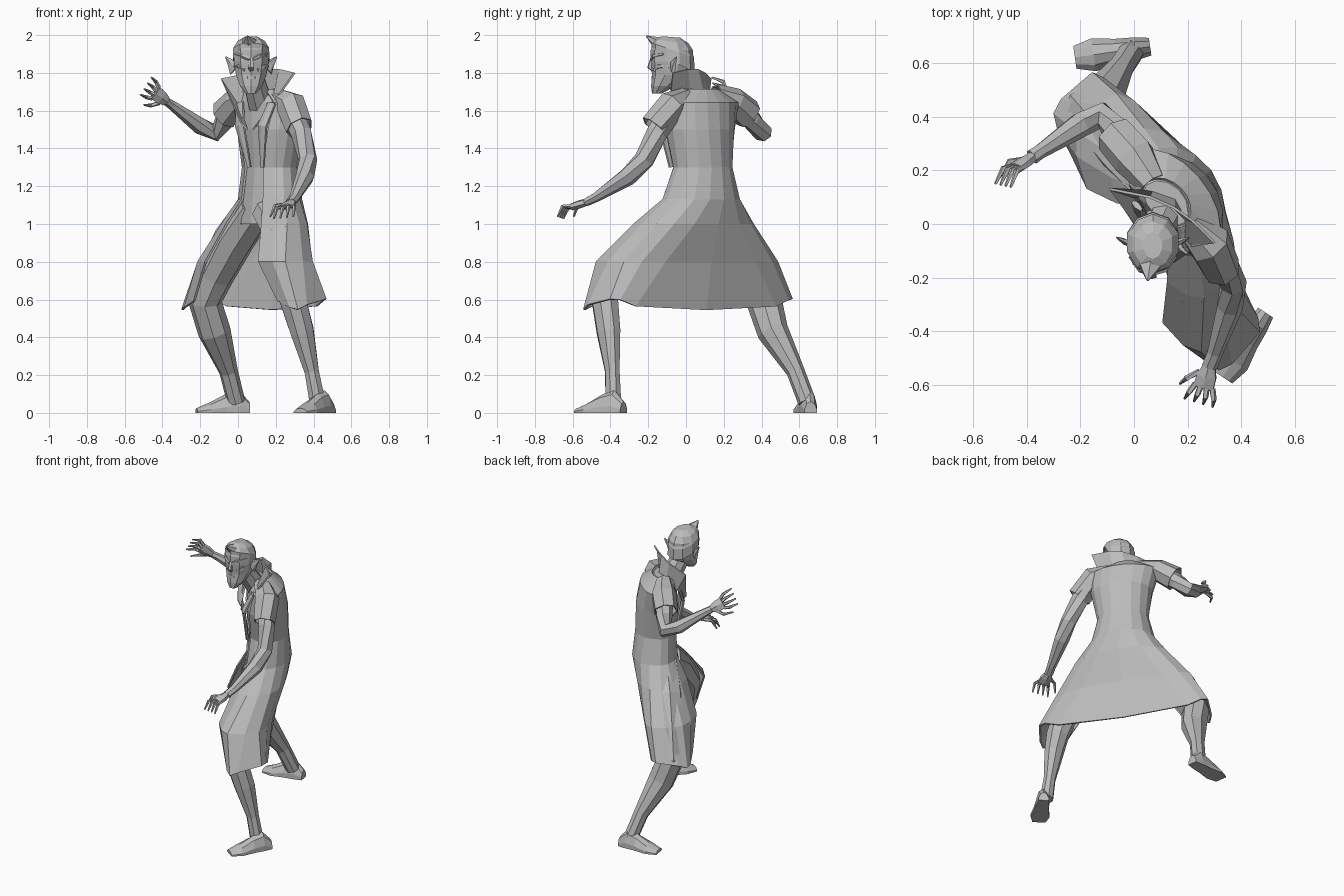
import bpy, bmesh
from math import sin, cos, pi, radians, copysign
from mathutils import Vector

old = bpy.data.objects.get("Cube")
if old:
    bpy.data.objects.remove(old, do_unlink=True)

grey = bpy.data.materials.new("plain grey")
grey.use_nodes = True
colour = (0.5, 0.5, 0.5, 1)
grey.diffuse_color = colour
grey.node_tree.nodes["Principled BSDF"].inputs["Base Color"].default_value = colour


def loft(name, rings, closed=True, capped=True, thickness=0):
    """Skin a list of point rings into one flat shaded object."""
    bm = bmesh.new()
    rows = [[bm.verts.new(p) for p in ring] for ring in rings]
    count = len(rows[0])
    for low, high in zip(rows, rows[1:]):
        for i in range(count if closed else count - 1):
            j = (i + 1) % count
            bm.faces.new((low[i], low[j], high[j], high[i]))
    if closed and capped:
        bm.faces.new(rows[0][::-1])
        bm.faces.new(rows[-1])
    bmesh.ops.recalc_face_normals(bm, faces=bm.faces)
    mesh = bpy.data.meshes.new(name)
    bm.to_mesh(mesh)
    bm.free()
    mesh.materials.append(grey)
    obj = bpy.data.objects.new(name, mesh)
    bpy.context.collection.objects.link(obj)
    if thickness:
        solid = obj.modifiers.new("thickness", "SOLIDIFY")
        solid.thickness = thickness
        solid.offset = 0
    return obj


def tube(name, stations, sides=7, ref=(0, 0, 1), **options):
    """Stations are (point, half width, half height) along a bent path."""
    pts = [Vector(s[0]) for s in stations]
    rings = []
    for i, (p, wide, high) in enumerate(stations):
        along = (pts[min(i + 1, len(pts) - 1)] - pts[max(i - 1, 0)]).normalized()
        side = along.cross(Vector(ref)).normalized()
        up = side.cross(along)
        ring = []
        for k in range(sides):
            a = 2 * pi * (k + 0.5) / sides
            q = pts[i] + side * wide * cos(a) + up * high * sin(a)
            q.z = max(q.z, 0)
            ring.append(q)
        rings.append(ring)
    return loft(name, rings, **options)


def ellipse(x, y, z, rx, ry, slope=0, sides=10):
    ring = []
    for k in range(sides):
        a = 2 * pi * (k + 0.5) / sides
        ring.append((x + rx * cos(a), y + ry * sin(a), z - slope * ry * sin(a)))
    return ring


BACKWARD = Vector((1, 1, 0)).normalized()


def body_ring(level, start, end, count, grow=1.0):
    """Arc about the twisted body, measured from its left over its back."""
    z, left, right, back, front, _, power, wave = level
    left, right = Vector((*left, z)), Vector((*right, z))
    mid, half = (left + right) / 2, (left - right) / 2
    ring = []
    for i in range(count):
        a = radians(start + (end - start) * i / (count - 1))
        c, s = (copysign(abs(v) ** power, v) for v in (cos(a), sin(a)))
        p = mid + (half * c + BACKWARD * (back if s > 0 else front) * s) * grow
        p.z -= wave * cos(3 * (a - pi / 2))
        ring.append(p)
    return ring


# Levels: height, left, right, back depth, front depth, wrap, squareness, hem wave
levels = [
    (1.71, (.19, 0), (.04, .15), .08, .06, 40, 1, 0),
    (1.64, (.29, -.09), (0, .25), .13, .11, 45, 1, 0),
    (1.5, (.29, -.08), (.03, .22), .15, .13, 55, 1, 0),
    (1.3, (.27, -.04), (.05, .2), .15, .11, 65, 1, 0),
    (1.13, (.28, -.1), (.03, .24), .18, .12, 64, 1, 0),
    (1.0, (.31, -.24), (-.04, .31), .19, .16, 62, .85, 0),
    (.8, (.33, -.42), (-.15, .43), .18, .18, 66, .6, 0),
    (.575, (.4, -.48), (-.23, .5), .135, .135, 72, .3, .03),
]
loft("coat", [body_ring(v, -v[5], 180 + v[5], 15) for v in levels],
     closed=False, thickness=.012)
loft("torso", [body_ring(v, 0, 330, 12, .92) for v in levels[:5]])
loft("hips", [body_ring(v, 0, 330, 12, s) for v, s in zip(levels[4:6], (.92, .6))])

# Flared stand-up collar running into the chest opening
collar_base = [(.08, -.08, 1.5), (.18, -.08, 1.63), (.19, .02, 1.69), (.15, .09, 1.7),
               (.07, .12, 1.69), (0, .1, 1.63), (.05, -.04, 1.5)]
collar_top = [(.1, -.1, 1.52), (.3, -.07, 1.8), (.22, .01, 1.82), (.15, .06, 1.82),
              (.06, .1, 1.8), (-.09, .13, 1.77), (.02, -.03, 1.53)]
loft("collar", [collar_base, collar_top], closed=False, thickness=.01)

# Lapels lying over the chest
for name, a, b, c in (
        ("left_lapel", (.18, -.09, 1.64), (.13, -.12, 1.52), (.13, -.08, 1.3)),
        ("right_lapel", (.01, .07, 1.64), (.01, .02, 1.52), (.06, .02, 1.3))):
    tube(name, [(a, .03, .012), (b, .035, .012), (c, .012, .01)], 6, (1, 1, 0))

# Arms and short sleeves
tube("left_arm", [((.27, -.06, 1.62), .06, .06), ((.335, -.155, 1.48), .055, .058),
                  ((.37, -.22, 1.34), .05, .055), ((.355, -.31, 1.25), .05, .05),
                  ((.3, -.48, 1.14), .03, .026), ((.28, -.53, 1.115), .03, .022)])
tube("left_sleeve", [((.2, 0, 1.67), .05, .05), ((.28, -.075, 1.63), .08, .075),
                     ((.325, -.165, 1.51), .068, .08)], thickness=.008, capped=False)
tube("right_arm", [((.01, .24, 1.64), .06, .06), ((-.07, .35, 1.55), .055, .055),
                   ((-.12, .405, 1.485), .052, .05), ((-.2, .37, 1.52), .048, .046),
                   ((-.35, .27, 1.63), .028, .026), ((-.38, .25, 1.65), .03, .022)])
tube("right_sleeve", [((.07, .15, 1.69), .05, .05), ((0, .25, 1.65), .08, .07),
                      ((-.07, .33, 1.58), .075, .08)], thickness=.008, capped=False)


def hand(side, wrist, forward, spread, curl, thumb):
    """Open claw: a flat palm, four bent fingers and a thumb."""
    wrist, f = Vector(wrist), Vector(forward).normalized()
    s, c = Vector(spread).normalized(), Vector(curl).normalized()
    palm = [(wrist, .028, .02), (wrist + f * .04, .042, .022), (wrist + f * .085, .044, .018)]
    tube(side + "_palm", palm, 6, s.cross(f))
    roots = [(wrist + f * .08 + s * .022 * (i - 1.5), s * .01 * (i - 1.5), i) for i in range(4)]
    roots.append((wrist + f * .03 + s * thumb * .03, s * thumb * .04, "thumb"))
    for root, fan, label in roots:
        knuckle = root + f * .04 + fan - c * .01
        tip = knuckle + f * .022 + fan * .4 + c * .05
        tube(f"{side}_finger_{label}", [(root, .012, .012), (knuckle, .011, .011),
                                        (tip, .005, .005)], 5, s)


hand("left", (.28, -.53, 1.115), (-.25, -.92, -.3), (1, -.3, .1), (-.1, -.1, -1), -1)
hand("right", (-.38, .25, 1.65), (-.65, -.45, .5), (.5, -.1, .8), (-.2, -.9, .1), -1)

# Legs
tube("left_leg", [((.17, -.02, 1.06), .09, .1), ((.24, -.23, .92), .09, .1),
                  ((.26, -.4, .72), .08, .08), ((.29, -.43, .6), .075, .075),
                  ((.34, -.41, .43), .062, .07), ((.39, -.39, .22), .04, .042),
                  ((.42, -.385, .06), .045, .045)], 8, (-1, -1, 0))
tube("right_leg", [((.1, .13, 1.09), .1, .11), ((-.02, .25, .92), .115, .11),
                   ((-.12, .36, .73), .105, .1), ((-.175, .415, .59), .095, .09),
                   ((-.125, .46, .43), .083, .088), ((-.05, .58, .22), .048, .05),
                   ((-.01, .64, .06), .048, .048)], 8, (-1, -.4, 0))

# Feet, flat on the ground
for name, heel, toe in (("left_foot", (.49, -.33), (.33, -.57)),
                        ("right_foot", (.06, .66), (-.22, .62))):
    heel, toe = Vector((*heel, 0)), Vector((*toe, 0))
    shape = ((0, .035, .06), (.2, .045, .12), (.45, .05, .1), (.75, .065, .055), (1, .045, .025))
    tube(name, [(heel.lerp(toe, t), w, h) for t, w, h in shape], 10)

# Neck and head
tube("neck", [((.12, .04, 1.63), .07, .07), ((.08, -.05, 1.78), .06, .065)], 8, (0, 1, 0))
cx = .07
skull = [(-.155, 1.69, .028, .025), (-.12, 1.73, .062, .065), (-.08, 1.79, .085, .1),
         (-.075, 1.86, .097, .112), (-.075, 1.92, .095, .112), (-.08, 1.96, .074, .09),
         (-.085, 1.985, .035, .05)]
loft("head", [ellipse(cx, y, z, rx, ry) for y, z, rx, ry in skull])
hair = [(-.068, 1.86, .101, .113, .5), (-.07, 1.92, .1, .113, .35),
        (-.075, 1.965, .076, .09, .15), (-.08, 1.99, .036, .05, .08)]
loft("hair", [ellipse(cx, y, z, rx, ry, k) for y, z, rx, ry, k in hair])
tube("hair_peak", [((cx, -.08, 1.945), .07, .045), ((.06, -.15, 1.955), .05, .035),
                   ((.05, -.21, 1.995), .004, .004)], 6)
tube("nose", [((cx, -.18, 1.88), .011, .008), ((cx, -.192, 1.83), .016, .014),
              ((cx, -.172, 1.81), .012, .008)], 5, (0, 1, 0))
for name, z, w in (("upper_lip", 1.775, .035), ("lower_lip", 1.745, .028)):
    loft(name, [ellipse(cx, -.15, z + d, w, .032) for d in (-.008, .008)])
for side, name in ((1, "left"), (-1, "right")):
    tube(name + "_ear", [((cx + side * .08, -.075, 1.825), .012, .05),
                         ((cx + side * .105, -.065, 1.85), .012, .025),
                         ((cx + side * .135, -.05, 1.885), .003, .004)], 5)
    tube(name + "_brow", [((cx + side * .008, -.183, 1.872), .009, .009),
                          ((cx + side * .045, -.17, 1.89), .012, .012),
                          ((cx + side * .085, -.12, 1.9), .006, .006)], 5)
    tube(name + "_cheek", [((cx + side * .03, -.165, 1.815), .012, .012),
                           ((cx + side * .06, -.14, 1.835), .018, .014),
                           ((cx + side * .085, -.09, 1.835), .01, .01)], 5)
